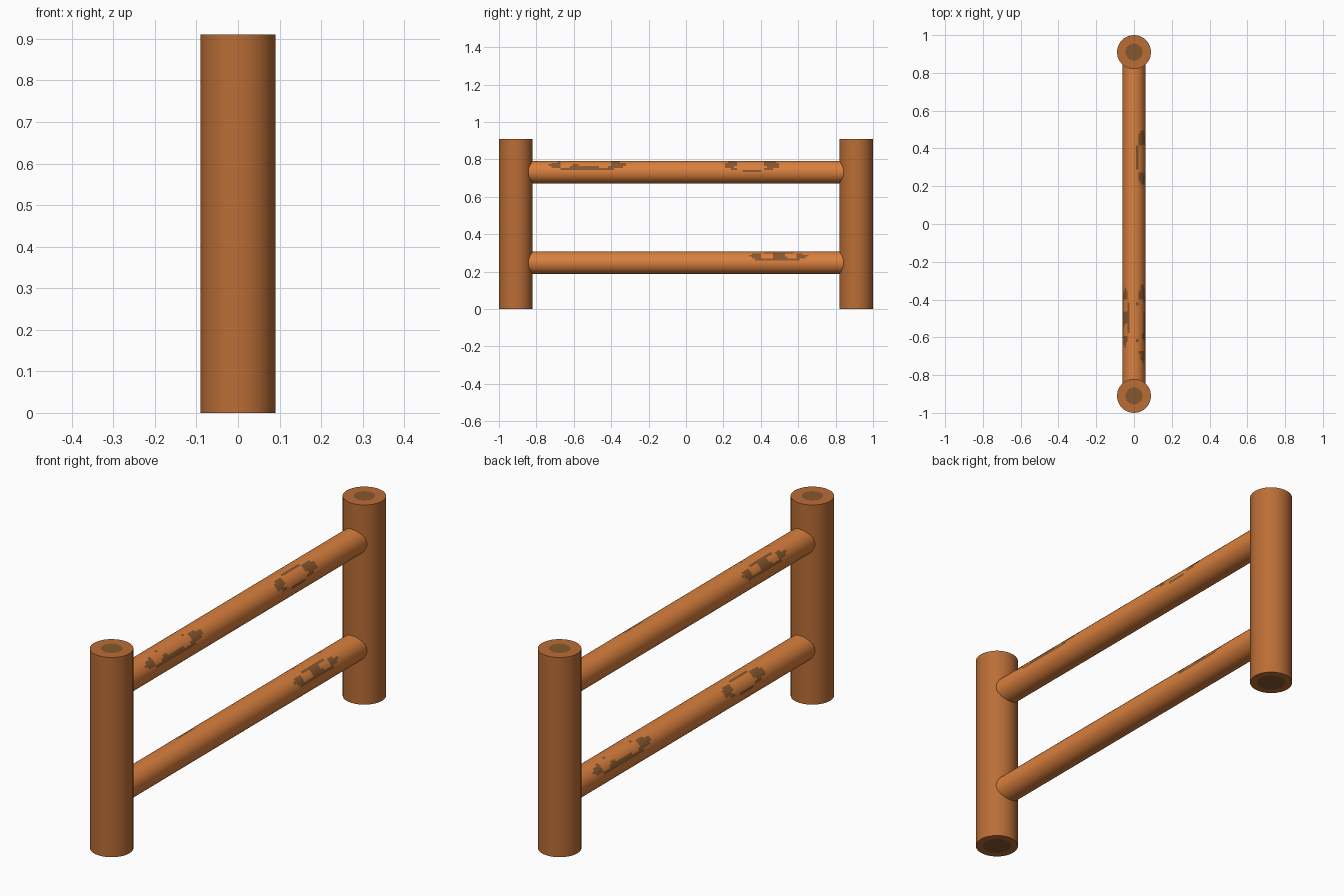
import bpy, bmesh, math

if "Cube" in bpy.data.objects:
    bpy.data.objects.remove(bpy.data.objects["Cube"])

SIDES = 32
POST_R, POST_H, POST_Y = 0.09, 0.91, 0.91
RAIL_R, RAIL_END = 0.06, 0.88


def material(name, srgb):
    m = bpy.data.materials.new(name)
    m.diffuse_color = [((c + 0.055) / 1.055) ** 2.4 for c in srgb] + [1.0]
    m.use_nodes = True
    m.node_tree.nodes["Principled BSDF"].inputs["Base Color"].default_value = m.diffuse_color
    return m


post_wood = material("brown_wood", (0.73, 0.43, 0.21))
rail_wood = material("light_brown_wood", (0.85, 0.50, 0.24))
dark_wood = material("dark_grain", (0.53, 0.34, 0.18))


def finish(bm, name, mats):
    bmesh.ops.recalc_face_normals(bm, faces=bm.faces)
    me = bpy.data.meshes.new(name)
    bm.to_mesh(me)
    bm.free()
    for m in mats:
        me.materials.append(m)
    ob = bpy.data.objects.new(name, me)
    bpy.context.collection.objects.link(ob)
    bpy.ops.object.select_all(action='DESELECT')
    ob.select_set(True)
    bpy.context.view_layer.objects.active = ob
    bpy.ops.object.shade_smooth_by_angle(angle=math.radians(35))
    return ob


def make_post(name, y):
    bm = bmesh.new()
    bmesh.ops.create_cone(bm, cap_ends=True, segments=SIDES, radius1=POST_R,
                          radius2=POST_R, depth=POST_H)
    # dark heartwood disc on both end caps
    for cap in [f for f in bm.faces if len(f.verts) > 4]:
        inset = 0.045 if cap.normal.z > 0 else 0.03
        bmesh.ops.inset_region(bm, faces=[cap], thickness=inset)
        cap.material_index = 1
    ob = finish(bm, name, [post_wood, dark_wood])
    ob.location = (0, y, POST_H / 2)


# Grain patches: y, half length, angle around the rail, half angle, material
PATCHES = [
    (-0.525, 0.205, 42, 36, 1), (-0.52, 0.10, 60, 26, 0),
    (-0.645, 0.03, 45, 28, 0), (-0.44, 0.04, 48, 26, 0),
    (0.35, 0.15, 40, 36, 1), (0.34, 0.11, 40, 30, 0),
    (0.245, 0.025, 48, 22, 1), (0.45, 0.035, 48, 25, 1),
    (-0.495, 0.155, 144, 30, 1), (-0.43, 0.035, 140, 20, 0),
    (-0.565, 0.035, 140, 20, 0),
]


def make_rail(name, z, turn):
    bm = bmesh.new()
    steps = 110
    rings = []
    for i in range(steps + 1):
        y = -RAIL_END + 2 * RAIL_END * i / steps
        rings.append([bm.verts.new((RAIL_R * math.cos(2 * math.pi * k / SIDES), y,
                                    RAIL_R * math.sin(2 * math.pi * k / SIDES)))
                      for k in range(SIDES)])
    for a, b in zip(rings, rings[1:]):
        for k in range(SIDES):
            n = (k + 1) % SIDES
            f = bm.faces.new((a[k], a[n], b[n], b[k]))
            c = f.calc_center_median()
            ang = math.degrees(math.atan2(c.z, c.x))
            for py, hy, pa, ha, mat in PATCHES:
                if ((c.y - py) / hy) ** 2 + ((ang - pa) / ha) ** 2 < 1:
                    f.material_index = mat
    bm.faces.new(rings[0])
    bm.faces.new(rings[-1])
    ob = finish(bm, name, [rail_wood, dark_wood])
    ob.location.z = z
    ob.rotation_euler.z = turn


# Two upright posts
make_post("front_post", -POST_Y)
make_post("back_post", POST_Y)

# Two rails, the lower one turned end for end
make_rail("upper_rail", 0.732, 0)
make_rail("lower_rail", 0.247, math.pi)
